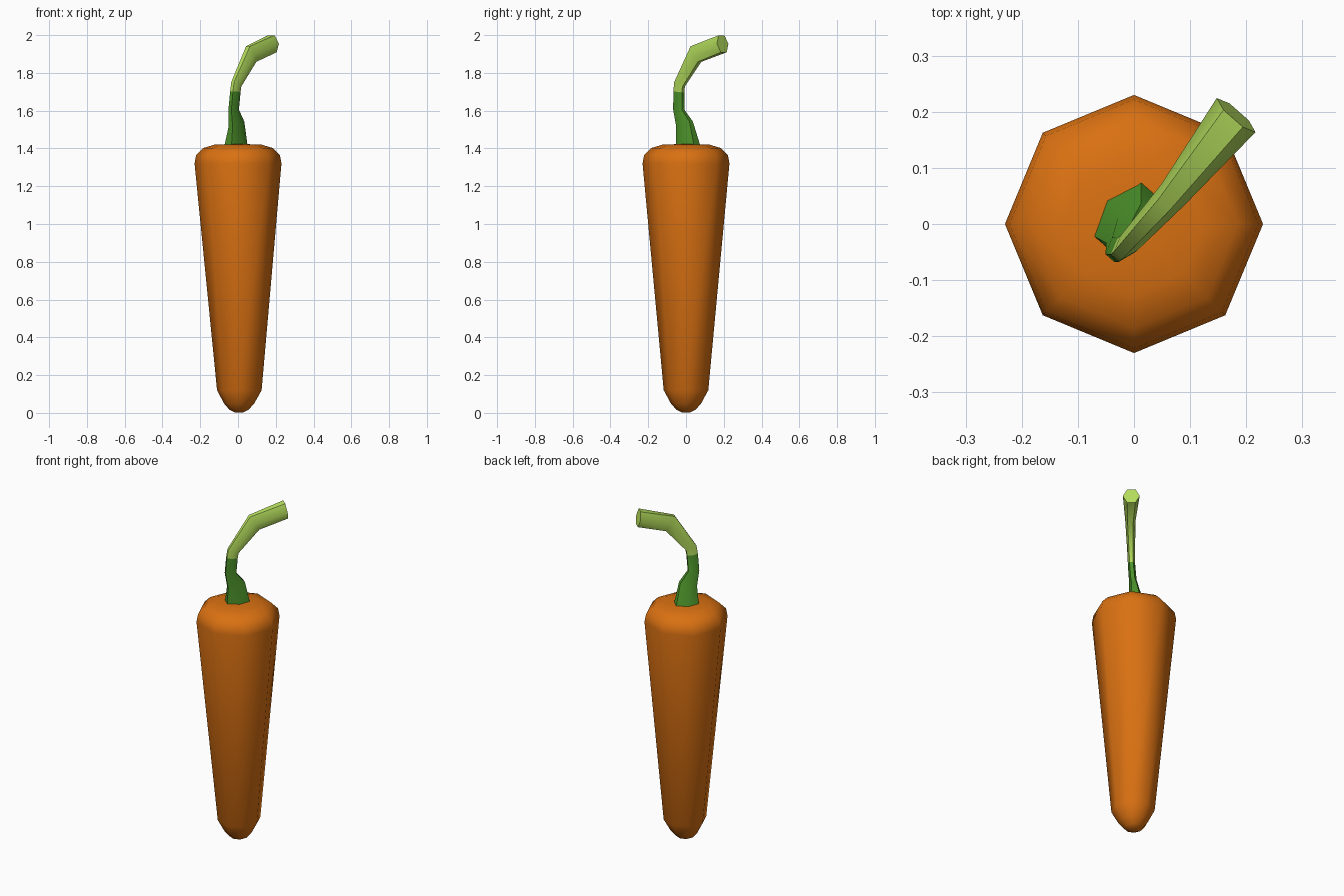
import bpy, bmesh, math
from mathutils import Vector

if "Cube" in bpy.data.objects:
    bpy.data.objects.remove(bpy.data.objects["Cube"])


def material(name, rgb):
    m = bpy.data.materials.new(name)
    m.diffuse_color = (*rgb, 1)
    m.use_nodes = True
    m.node_tree.nodes["Principled BSDF"].inputs["Base Color"].default_value = m.diffuse_color
    return m


orange = material("orange", (0.70, 0.165, 0.006))
dark_green = material("dark green", (0.075, 0.30, 0.024))
light_green = material("light green", (0.46, 0.73, 0.11))


def loft(name, rings, mats, rule=None):
    """Skin a list of point rings, capping both ends."""
    bm = bmesh.new()
    loops = [[bm.verts.new(p) for p in r] for r in rings]
    n = len(loops[0])
    for k, (a, b) in enumerate(zip(loops, loops[1:])):
        for i in range(n):
            j = (i + 1) % n
            f = bm.faces.new((a[i], a[j], b[j], b[i]))
            f.material_index = rule(k) if rule else 0
    bm.faces.new(loops[0][::-1])
    cap = bm.faces.new(loops[-1])
    cap.material_index = len(mats) - 1
    bmesh.ops.recalc_face_normals(bm, faces=bm.faces)
    for f in bm.faces:
        f.smooth = True
    me = bpy.data.meshes.new(name)
    bm.to_mesh(me)
    bm.free()
    for m in mats:
        me.materials.append(m)
    ob = bpy.data.objects.new(name, me)
    bpy.context.collection.objects.link(ob)
    return ob


# Tapered eight-sided root: (radius, height, x shift)
profile = [(0.022, 0.003, 0.005), (0.05, 0.016, 0.005), (0.08, 0.05, 0.006),
           (0.118, 0.12, 0.007), (0.23, 1.32, 0), (0.222, 1.365, 0),
           (0.185, 1.402, 0), (0.125, 1.42, 0), (0.04, 1.423, 0)]
loft("root", [[(s + r * math.cos(i * math.pi / 4), r * math.sin(i * math.pi / 4), z)
               for i in range(8)] for r, z, s in profile], [orange])

# Bent six-sided stalk: centre, half depth in bend plane, half width, tilt from vertical
along = Vector((0.66, 0.75, 0))
side = Vector((0.75, -0.66, 0))
stations = [((-0.011, 0.012, 1.405), 0.076, 0.052, 0),
            ((-0.008, -0.008, 1.53), 0.056, 0.028, -15),
            ((-0.023, -0.038, 1.605), 0.035, 0.021, 0),
            ((-0.014, -0.038, 1.70), 0.035, 0.020, 5),
            ((-0.009, -0.034, 1.74), 0.036, 0.020, 22),
            ((0.070, 0.053, 1.90), 0.056, 0.028, 58),
            ((0.182, 0.194, 1.954), 0.053, 0.046, 80)]
rings = []
for c, depth, width, tilt in stations:
    t = math.radians(tilt)
    u = along * math.cos(t) - Vector((0, 0, math.sin(t)))
    rings.append([Vector(c) + side * width * math.cos(i * math.pi / 3)
                  + u * depth * math.sin(i * math.pi / 3) for i in range(6)])
stalk = loft("stalk", rings, [dark_green, light_green], lambda k: int(k >= 3))
bpy.context.view_layer.objects.active = stalk
stalk.select_set(True)
bpy.ops.object.shade_smooth_by_angle(angle=math.radians(65))
